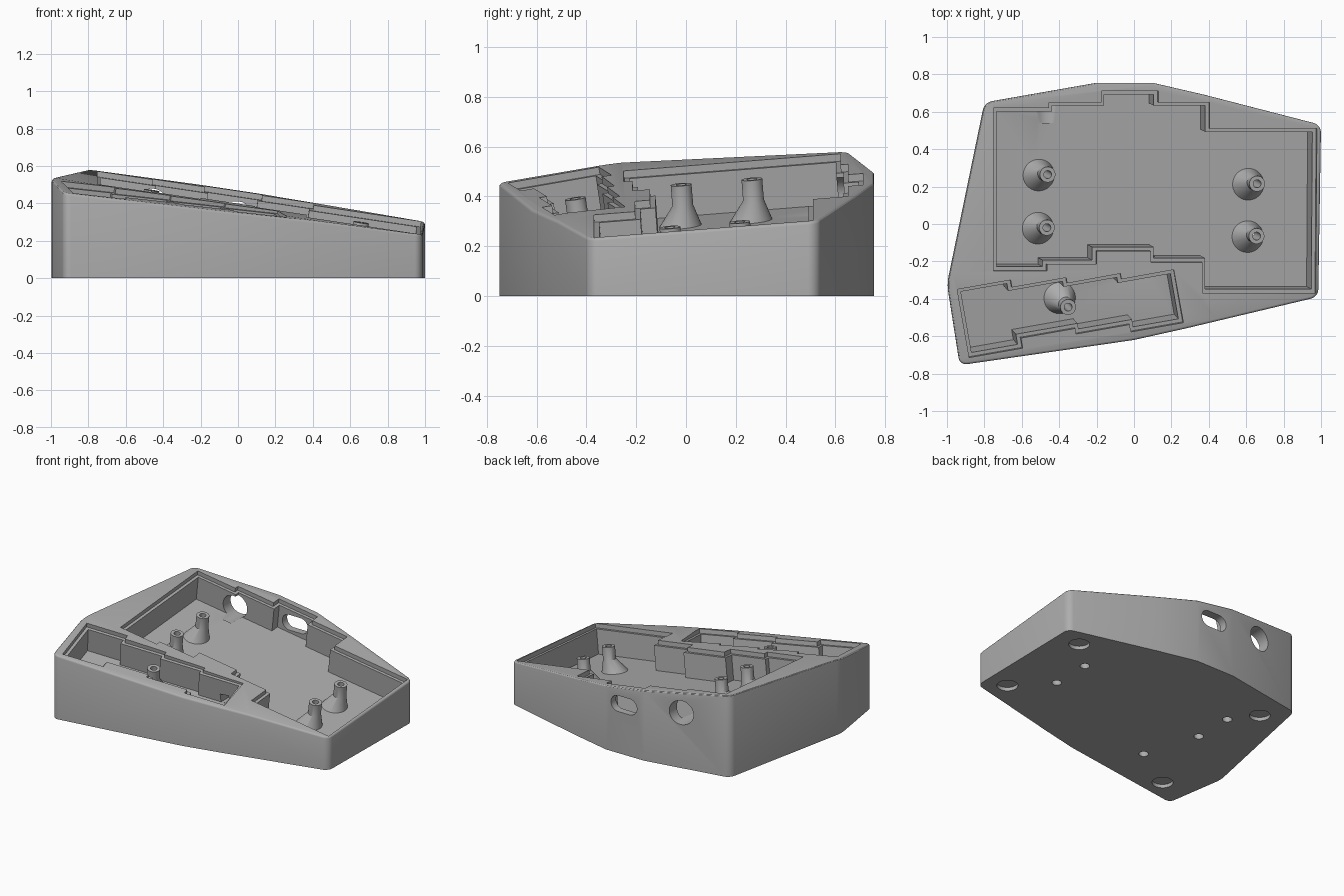
import bpy, bmesh, math
from mathutils import Vector

cube = bpy.data.objects.get("Cube")
if cube:
    bpy.data.objects.remove(cube)

# Tilted deck planes as (height, x slope, y slope)
MAIN = (0.41, -0.15, 0.079)
THUMB = (0.441, -0.137, 0.15)
FLOOR = -0.2
LIP = -0.03


def normal(plane):
    return Vector((-plane[1], -plane[2], 1)).normalized()


def on_plane(plane, x, y, height=0):
    p = Vector((x, y, plane[0] + plane[1] * x + plane[2] * y))
    return p + normal(plane) * height


def loft(name, rings):
    """Closed solid skinned through rings of equal point count."""
    bm = bmesh.new()
    loops = [[bm.verts.new(p) for p in ring] for ring in rings]
    for a, b in zip(loops, loops[1:]):
        for i in range(len(a)):
            j = (i + 1) % len(a)
            bm.faces.new((a[i], a[j], b[j], b[i]))
    bm.faces.new(loops[0][::-1])
    bm.faces.new(loops[-1])
    bmesh.ops.recalc_face_normals(bm, faces=bm.faces[:])
    mesh = bpy.data.meshes.new(name)
    bm.to_mesh(mesh)
    bm.free()
    ob = bpy.data.objects.new(name, mesh)
    bpy.context.collection.objects.link(ob)
    return ob


def ring(center, axis, radius, stretch=0, sides=32):
    """Circle around an axis; stretch pulls it into a slot along x."""
    turn = Vector((0, 0, 1)).rotation_difference(axis)
    pts = []
    for i in range(sides):
        a = 2 * math.pi * (i + 0.5) / sides
        p = turn @ Vector((math.cos(a) * radius, math.sin(a) * radius, 0))
        p.x += math.copysign(stretch, p.x)
        pts.append(Vector(center) + p)
    return pts


def inset(pts, d):
    pts = [Vector(p) for p in pts]
    out = []
    for i, p in enumerate(pts):
        a = (p - pts[i - 1]).normalized()
        b = (pts[(i + 1) % len(pts)] - p).normalized()
        n1, n2 = Vector((-a.y, a.x)), Vector((-b.y, b.x))
        out.append(p + (n1 + n2) * d / (1 + n1.dot(n2)))
    return out


tools = []


def combine(ob, operation="DIFFERENCE"):
    ob.hide_render = True
    tools.append((ob, operation))


def pocket(name, pts, plane):
    """Stepped recess: a shallow lip and a deep well square to the deck."""
    for part, d, depth in (("lip", 0, LIP), ("well", 0.02, FLOOR)):
        edge = inset(pts, d)
        combine(loft(f"{name}_{part}", [[on_plane(plane, p.x, p.y, h) for p in edge]
                                        for h in (depth, 0.3)]))


# Outer shell: tall prism with rounded corners, trimmed by both deck planes
outline = [(-0.8, 0.65), (-1, -0.32), (-0.932, -0.755), (0, -0.62), (0.27, -0.56),
           (0.985, -0.39), (1, 0.53), (0.38, 0.69), (0.1, 0.755), (-0.2, 0.755)]
case = loft("keyboard_case", [[(x, y, z) for x, y in outline] for z in (0, 1)])
bm = bmesh.new()
bm.from_mesh(case.data)
corners = [e for e in bm.edges
           if abs(e.verts[0].co.z - e.verts[1].co.z) > 0.5
           and e.calc_face_angle() > math.radians(18)]
bmesh.ops.bevel(bm, geom=corners, offset=0.04, segments=5, profile=0.5, affect="EDGES")
for plane in (MAIN, THUMB):
    cut = bmesh.ops.bisect_plane(bm, geom=bm.verts[:] + bm.edges[:] + bm.faces[:],
                                 plane_co=on_plane(plane, 0, 0), plane_no=normal(plane),
                                 clear_outer=True)
    edges = [e for e in cut["geom_cut"] if isinstance(e, bmesh.types.BMEdge)]
    bmesh.ops.holes_fill(bm, edges=edges, sides=0)
bmesh.ops.recalc_face_normals(bm, faces=bm.faces[:])
rim = [e for e in bm.edges if len(e.link_faces) == 2
       and sorted(f.normal.z > 0.5 for f in e.link_faces) == [False, True]]
bmesh.ops.bevel(bm, geom=rim, offset=0.012, segments=3, profile=0.5, affect="EDGES")
bm.to_mesh(case.data)
bm.free()

# Main key well with staggered column edges
pocket("main", [(-0.75, 0.62), (-0.75, -0.25), (-0.465, -0.25), (-0.465, -0.215),
                (-0.2, -0.215), (-0.2, -0.145), (0.09, -0.145), (0.09, -0.205),
                (0.365, -0.205), (0.365, -0.37), (0.972, -0.37), (0.978, 0.51),
                (0.405, 0.51), (0.405, 0.65), (0.13, 0.65), (0.13, 0.71),
                (-0.175, 0.71), (-0.175, 0.65), (-0.455, 0.65), (-0.455, 0.62)], MAIN)

# Thumb key well: four stepped bays in a frame turned ten degrees
tilt = math.radians(10)
along = Vector((math.cos(tilt), math.sin(tilt)))
across = Vector((-along.y, along.x))
stops = [0, 0.29, 0.585, 0.875, 1.16]
upper = [0, -0.04, -0.07, -0.1]
lower = [-0.37, -0.315, -0.345, -0.385]
bays = list(zip(stops, stops[1:], lower, upper))
path = [(s, lo) for a, b, lo, up in bays for s in (a, b)]
path += [(s, up) for a, b, lo, up in reversed(bays) for s in (b, a)]
pocket("thumb", [Vector((-0.945, -0.35)) + along * s + across * t for s, t in path], THUMB)

# Cable passage between the wells
combine(loft("cable_passage", [[(x, y, z) for x, y in
                                ((0.05, -0.3), (0.11, -0.3), (0.11, -0.12), (0.05, -0.12))]
                               for z in (0.19, 0.25)]))

# Sockets through the back wall: round jack and slotted port
back = Vector((0, 1, 0))
for name, x, z, radius, stretch, start in (("jack_hole", -0.46, 0.394, 0.085, 0, 0.54),
                                           ("port_slot", -0.04, 0.352, 0.057, 0.045, 0.6)):
    combine(loft(name, [ring((x, y, z), back, radius, stretch) for y in (start, 0.9)]))

# Screw posts with flared feet, then their bores
posts = [(MAIN, -0.457, 0.262), (MAIN, -0.461, -0.022),
         (MAIN, 0.663, 0.213), (MAIN, 0.66, -0.067), (THUMB, -0.348, -0.449)]
for plane, x, y in posts:
    n = normal(plane)
    lean = -0.018 if plane is MAIN else 0.027
    combine(loft("screw_post", [
        ring(on_plane(plane, x - 0.025, y + lean, FLOOR - 0.01), n, 0.09),
        ring(on_plane(plane, x, y, FLOOR + 0.085), n, 0.042),
        ring(on_plane(plane, x, y, LIP), n, 0.042)]), "UNION")
up = Vector((0, 0, 1))
for plane, x, y in posts:
    n = normal(plane)
    top = on_plane(plane, x, y)
    base = top - n * (top.z / n.z)
    combine(loft("screw_bore", [ring(base - n * 0.1, n, 0.021), ring(top, n, 0.021)]))
    combine(loft("screw_head_bore", [ring(base - n * 0.08, n, 0.031),
                                     ring(base + n * 0.05, n, 0.031)]))

# Recesses for rubber feet
for x, y in ((0.822, 0.43), (0.835, -0.275), (-0.66, 0.475), (-0.735, -0.59)):
    combine(loft("foot_recess", [ring((x, y, z), up, 0.068) for z in (-0.1, 0.025)]))

# Apply every cut and union, then drop the helpers
for ob, operation in tools:
    mod = case.modifiers.new(ob.name, "BOOLEAN")
    mod.operation = operation
    mod.solver = "EXACT"
    mod.object = ob
bpy.context.view_layer.update()
final = bpy.data.meshes.new_from_object(
    case.evaluated_get(bpy.context.evaluated_depsgraph_get()))
case.modifiers.clear()
case.data = final
for ob, operation in tools:
    bpy.data.objects.remove(ob)

# Plain grey plastic
grey = bpy.data.materials.new("grey_plastic")
grey.use_nodes = True
colour = (0.42, 0.42, 0.42, 1)
grey.diffuse_color = colour
grey.node_tree.nodes["Principled BSDF"].inputs["Base Color"].default_value = colour
case.data.materials.clear()
case.data.materials.append(grey)

bpy.ops.object.select_all(action="DESELECT")
case.select_set(True)
bpy.context.view_layer.objects.active = case
bpy.ops.object.shade_smooth_by_angle(angle=math.radians(30))
